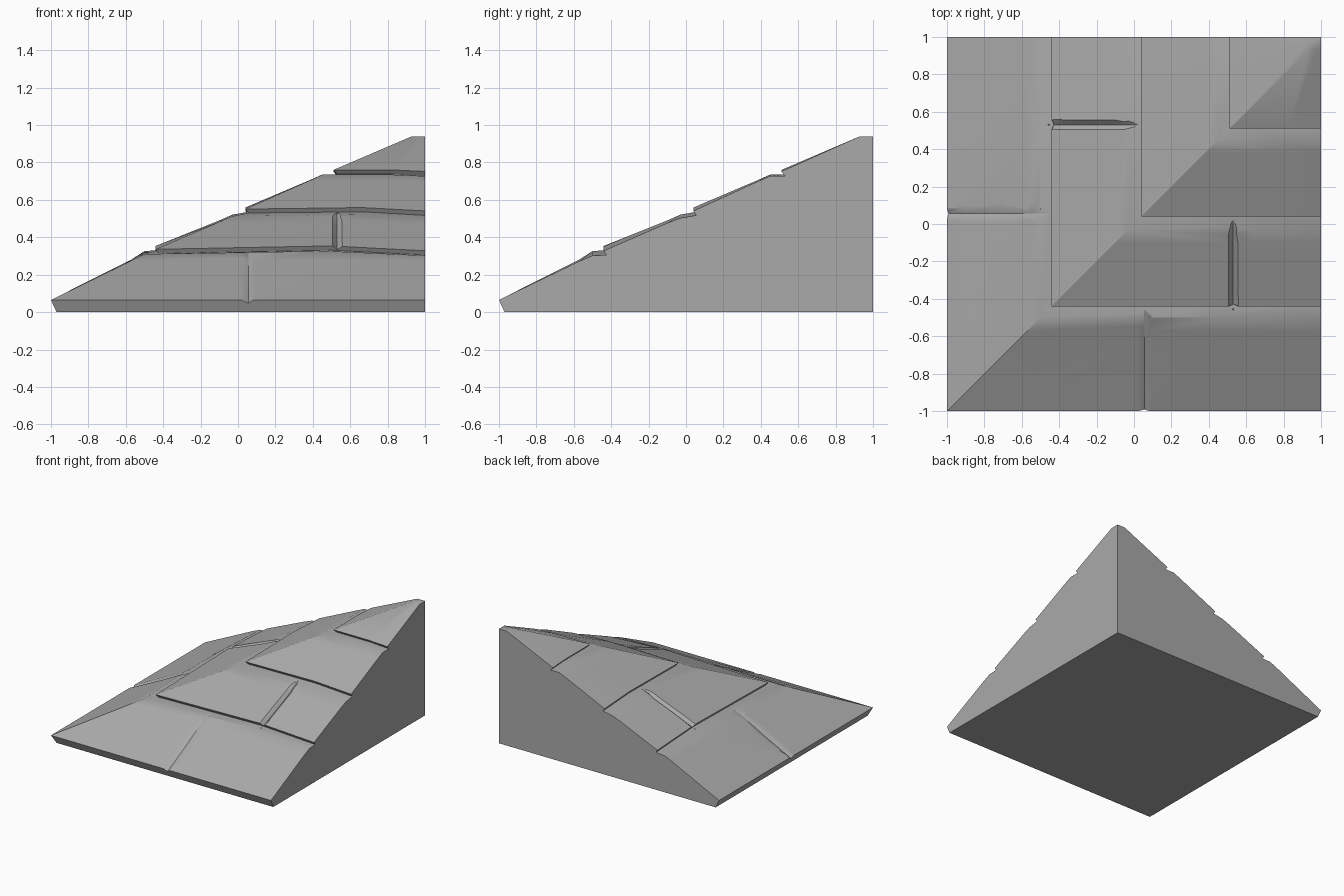
import bpy
import bmesh

cube = bpy.data.objects.get("Cube")
if cube:
    bpy.data.objects.remove(cube, do_unlink=True)

grey = bpy.data.materials.new("slate_grey")
grey.use_nodes = True
grey.diffuse_color = (0.4, 0.4, 0.4, 1)
grey.node_tree.nodes["Principled BSDF"].inputs["Base Color"].default_value = (0.4, 0.4, 0.4, 1)


def make_object(name, bm):
    bmesh.ops.recalc_face_normals(bm, faces=bm.faces[:])
    mesh = bpy.data.meshes.new(name)
    bm.to_mesh(mesh)
    bm.free()
    mesh.materials.append(grey)
    obj = bpy.data.objects.new(name, mesh)
    bpy.context.scene.collection.objects.link(obj)
    return obj


# Stepped shingle profile: inset, height, lift at mid-course, lift at the cut ends
profile = [
    (-0.97, 0, 0, 0), (-1, 0.065, 0, 0),
    (-0.57, 0.275, 0.006, -0.003),
    (-0.5, 0.31, 0.016, -0.008), (-0.425, 0.313, 0.018, -0.008), (-0.44, 0.336, 0.018, -0.008),
    (-0.1, 0.482, 0.008, -0.006),
    (-0.03, 0.513, 0.008, -0.01), (0.055, 0.53, 0.006, -0.013), (0.04, 0.551, 0.008, -0.01),
    (0.38, 0.702, 0.002, -0.005),
    (0.45, 0.735, 0, -0.008), (0.53, 0.737, 0, -0.01), (0.51, 0.76, 0, -0.008),
    (0.93, 0.94, 0, 0),
]

# Hip roof corner: the profile wraps around two sides and meets on the diagonal
bm = bmesh.new()
rows = []
for d, z, mid, end in profile:
    m = d + 0.65 * (1 - d)
    points = [(1, d, z + end), (m, d, z + mid), (d, d, z), (d, m, z + mid), (d, 1, z + end)]
    rows.append([bm.verts.new(p) for p in points])
for low, high in zip(rows, rows[1:]):
    for i in range(4):
        bm.faces.new((low[i], low[i + 1], high[i + 1], high[i]))
peak = bm.verts.new((1, 1, 0.94))
foot = bm.verts.new((1, 1, 0))
bm.faces.new(rows[-1] + [peak])
bm.faces.new(rows[0] + [foot])
for side in (0, 4):
    bm.faces.new([row[side] for row in rows] + [peak, foot])
roof = make_object("roof_corner", bm)


def cut_groove(centre, sections, mirrored):
    """Cut a tapered V joint; sections are run, surface height, half width, depth."""
    bm = bmesh.new()
    rings = []
    for t, z, w, depth in sections:
        ring = [(centre - 2 * w, t, z + depth), (centre + 2 * w, t, z + depth), (centre, t, z - depth)]
        if mirrored:
            ring = [(y, x, h) for x, y, h in ring]
        rings.append([bm.verts.new(p) for p in ring])
    for a, b in zip(rings, rings[1:]):
        for i in range(3):
            j = (i + 1) % 3
            bm.faces.new((a[i], a[j], b[j], b[i]))
    bm.faces.new(rings[0])
    bm.faces.new(rings[-1])
    cutter = make_object("joint_cutter", bm)
    cutter.hide_render = True
    mod = roof.modifiers.new("joint", "BOOLEAN")
    mod.operation = "DIFFERENCE"
    mod.solver = "EXACT"
    mod.object = cutter
    bpy.context.view_layer.objects.active = roof
    bpy.ops.object.modifier_apply(modifier=mod.name)
    bpy.data.objects.remove(cutter, do_unlink=True)


# Joints between neighbouring slabs, the same on both slopes
lower_joint = [(-1.02, 0.056, 0.028, 0.022), (-0.9, 0.114, 0.042, 0.02),
               (-0.72, 0.205, 0.052, 0.02), (-0.55, 0.293, 0.042, 0.014),
               (-0.46, 0.324, 0.016, 0.005)]
upper_joint = [(-0.46, 0.345, 0.028, 0.022), (-0.36, 0.388, 0.028, 0.03),
               (-0.1, 0.49, 0.026, 0.026), (-0.03, 0.52, 0.02, 0.014),
               (0.02, 0.528, 0.006, 0.004)]
for mirrored in (False, True):
    cut_groove(0.055, lower_joint, mirrored)
    cut_groove(0.53, upper_joint, mirrored)

# Soft slab surfaces, crisp hips, lips and joints
for o in bpy.context.selected_objects:
    o.select_set(False)
roof.select_set(True)
bpy.context.view_layer.objects.active = roof
bpy.ops.object.shade_smooth_by_angle(angle=0.5)
weighted = roof.modifiers.new("even_shading", "WEIGHTED_NORMAL")
weighted.keep_sharp = True
